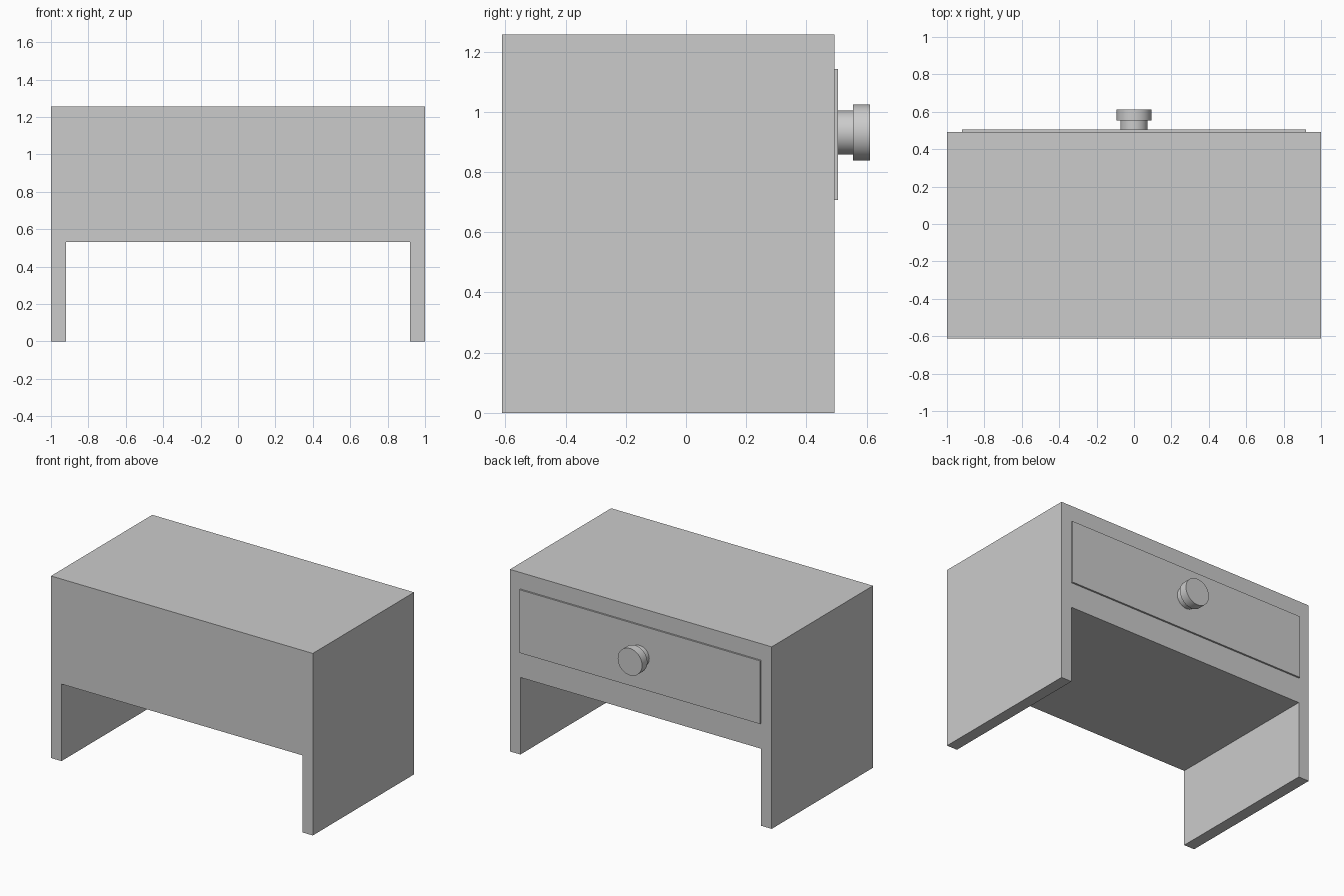
import bpy, bmesh, math
from mathutils import Matrix

if "Cube" in bpy.data.objects:
    bpy.data.objects.remove(bpy.data.objects["Cube"])

BACK, FACE = -0.612, 0.493      # depth range of the cabinet body
KNOB_Z = 0.931


def finish(name, bm, smooth=False):
    bmesh.ops.recalc_face_normals(bm, faces=bm.faces)
    mesh = bpy.data.meshes.new(name)
    bm.to_mesh(mesh)
    bm.free()
    obj = bpy.data.objects.new(name, mesh)
    bpy.context.collection.objects.link(obj)
    if smooth:
        bpy.ops.object.select_all(action='DESELECT')
        obj.select_set(True)
        bpy.context.view_layer.objects.active = obj
        bpy.ops.object.shade_smooth_by_angle(angle=math.radians(30))
    return obj


def extrude_profile(name, points, y0, y1):
    """Extrude an (x, z) outline along y."""
    bm = bmesh.new()
    face = bm.faces.new([bm.verts.new((x, y0, z)) for x, z in points])
    ext = bmesh.ops.extrude_face_region(bm, geom=[face])
    verts = [v for v in ext["geom"] if isinstance(v, bmesh.types.BMVert)]
    bmesh.ops.translate(bm, verts=verts, vec=(0, y1 - y0, 0))
    return finish(name, bm)


# Cabinet body with two full-depth side panels as legs
half = [(0.92, 0.532), (0.92, 0), (1, 0), (1, 1.257)]
extrude_profile("cabinet_body", half + [(-x, z) for x, z in reversed(half)], BACK, FACE)

# Thin raised drawer front
extrude_profile("drawer_front",
                [(-0.92, 0.707), (0.92, 0.707), (0.92, 1.143), (-0.92, 1.143)],
                FACE, 0.505)

# Turned knob: (radius, y) profile spun around the y axis
bm = bmesh.new()
profile = [(0, 0.505), (0.073, 0.505), (0.073, 0.554), (0.093, 0.554), (0.093, 0.612), (0, 0.612)]
verts = [bm.verts.new((r, y, KNOB_Z)) for r, y in profile]
edges = [bm.edges.new(pair) for pair in zip(verts, verts[1:])]
bmesh.ops.spin(bm, geom=verts + edges, cent=(0, 0, KNOB_Z), axis=(0, 1, 0),
               angle=math.tau, steps=48, use_duplicate=False)
bmesh.ops.remove_doubles(bm, verts=bm.verts, dist=1e-4)
finish("drawer_knob", bm, smooth=True)
